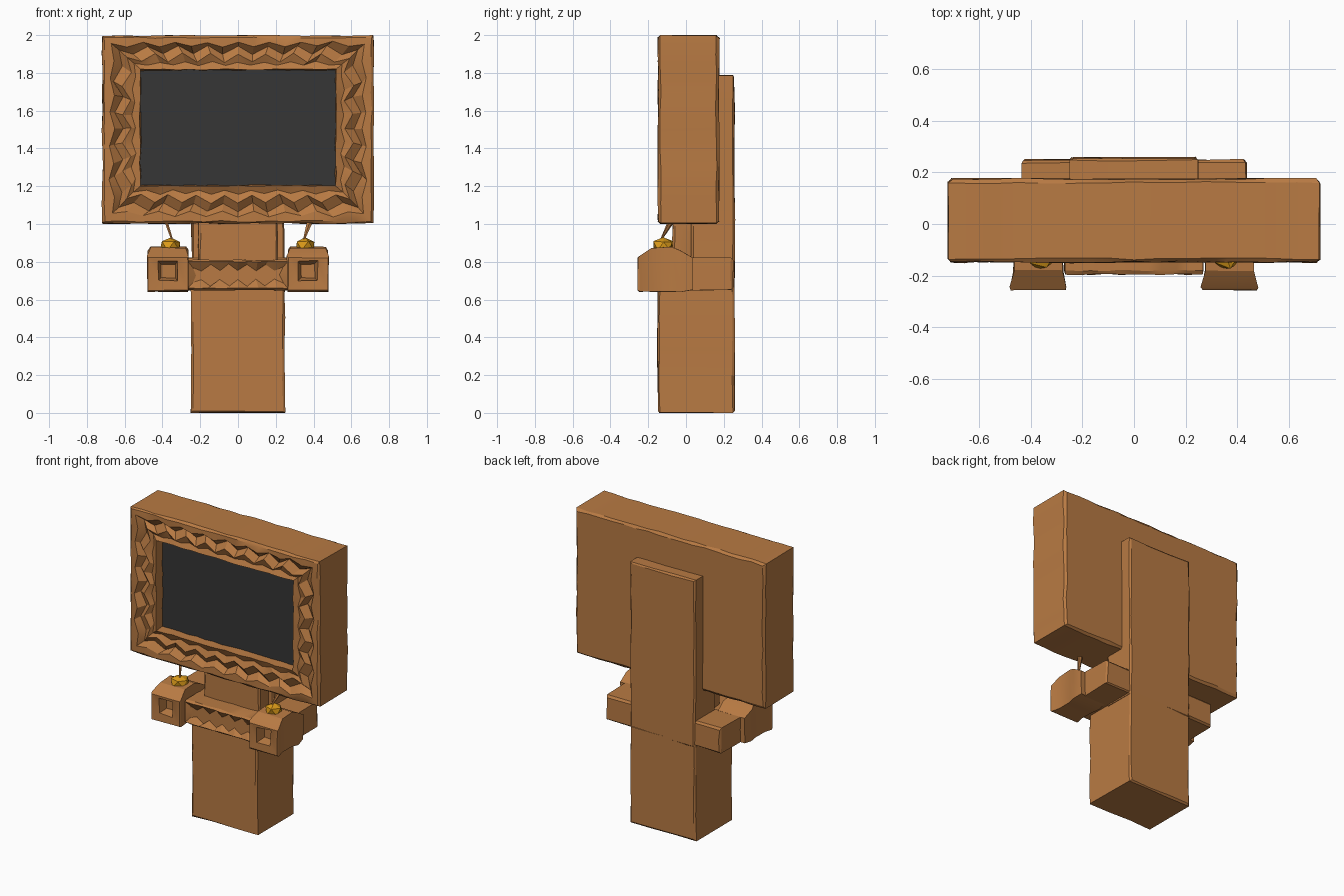
import bpy, bmesh, math, random
from mathutils import Vector

if "Cube" in bpy.data.objects:
    bpy.data.objects.remove(bpy.data.objects["Cube"])

random.seed(4)


def material(name, rgb):
    m = bpy.data.materials.new(name)
    m.diffuse_color = (*rgb, 1)
    m.use_nodes = True
    m.node_tree.nodes["Principled BSDF"].inputs["Base Color"].default_value = m.diffuse_color
    return m


CLAY = material("clay brown", (0.48, 0.195, 0.056))
DARK = material("dark screen", (0.036, 0.036, 0.036))
GOLD = material("gold", (0.72, 0.33, 0.01))


def finish(name, bm, mats, angle=None):
    bmesh.ops.recalc_face_normals(bm, faces=bm.faces)
    me = bpy.data.meshes.new(name)
    bm.to_mesh(me)
    bm.free()
    for m in mats:
        me.materials.append(m)
    ob = bpy.data.objects.new(name, me)
    bpy.context.scene.collection.objects.link(ob)
    if angle:
        bpy.ops.object.select_all(action='DESELECT')
        ob.select_set(True)
        bpy.context.view_layer.objects.active = ob
        bpy.ops.object.shade_smooth_by_angle(angle=math.radians(angle))
    return ob


def rings(name, sections, nx=1, nz=1, wobble=0.004, mats=(CLAY,)):
    """Skin rectangles (x0, x1, z0, z1, y[, zigzag]) from back to front; the
    front cap takes the last material."""
    bm = bmesh.new()
    loops = []
    # positions around the rectangle as fractions, with the inward direction
    path = [(i / nx, 0, 0, 1) for i in range(nx)]
    path += [(1, i / nz, -1, 0) for i in range(nz)]
    path += [(1 - i / nx, 1, 0, -1) for i in range(nx)]
    path += [(0, 1 - i / nz, 1, 0) for i in range(nz)]
    for x0, x1, z0, z1, y, *zig in sections:
        z = zig[0] if zig else 0
        loop = []
        for k, (u, v, du, dv) in enumerate(path):
            corner = u in (0, 1) and v in (0, 1)
            off = 0 if corner else (z if k % 2 else -z)
            j = [random.uniform(-wobble, wobble) for _ in range(3)]
            loop.append(bm.verts.new((x0 + u * (x1 - x0) + du * off + j[0], y + j[1],
                                      max(0, z0 + v * (z1 - z0) + dv * off + j[2]))))
        loops.append(loop)
    n = len(path)
    for a, b in zip(loops, loops[1:]):
        for i in range(n):
            k = (i + 1) % n
            bm.faces.new((a[i], a[k], b[k], b[i]))
    bm.faces.new(loops[0])
    bm.faces.new(loops[-1]).material_index = len(mats) - 1
    return finish(name, bm, mats, 25)


def slab(name, x0, x1, y0, y1, z0, z1, nx=3, nz=4, b=0.01):
    """Rough box with softened front and back edges."""
    small = (x0 + b, x1 - b, z0 + b, z1 - b)
    full = (x0, x1, z0, z1)
    return rings(name, [(*small, y1), (*full, y1 - b), (*full, y0 + b), (*small, y0)], nx, nz)


def inset(d, y, zig=0):
    return (-0.718 + d, 0.718 - d, 1.003 + d, 1.997 - d * 0.9, y, zig)


# Head: carved zigzag frame around a sunken screen
rings("screen_head", [
    inset(0.015, 0.175), inset(0, 0.16), inset(0, -0.135), inset(0.012, -0.147),
    inset(0.05, -0.148, 0.012), inset(0.085, -0.115, 0.022), inset(0.13, -0.146, 0.022),
    inset(0.165, -0.13, 0.01), inset(0.2, -0.146), inset(0.203, -0.082)],
    16, 10, 0.004, (CLAY, DARK))

# Post: lower column, tall back spine and recessed neck
slab("lower_column", -0.247, 0.247, -0.15, 0.255, 0, 0.67)
slab("back_spine", -0.247, 0.247, 0.03, 0.257, 0.64, 1.788, 3, 6)
slab("neck", -0.21, 0.21, -0.07, 0.06, 0.66, 1.02)

# Control shelf: cross arm behind, carved panel in front
slab("cross_arm", -0.435, 0.435, 0.02, 0.248, 0.65, 0.82, 4, 2)
rings("carved_panel", [
    (-0.27, 0.27, 0.65, 0.81, 0.04), (-0.27, 0.27, 0.65, 0.81, -0.18),
    (-0.265, 0.265, 0.66, 0.80, -0.195), (-0.24, 0.24, 0.69, 0.77, -0.17, 0.018)], 10, 2, 0.003)

for side, s in (("left", -1), ("right", 1)):
    cx = 0.37 * s

    def sect(h, z0, z1, y):
        return (cx - h, cx + h, z0, z1, y)

    # Shelf end block with a sunken square socket
    rings(side + "_end_block", [
        sect(0.10, 0.65, 0.82, 0.035), sect(0.107, 0.642, 0.86, -0.03),
        sect(0.095, 0.642, 0.88, -0.08), sect(0.095, 0.642, 0.875, -0.18),
        sect(0.11, 0.642, 0.83, -0.245), sect(0.105, 0.65, 0.82, -0.255),
        sect(0.052, 0.70, 0.805, -0.252), sect(0.036, 0.715, 0.785, -0.19)], 1, 1, 0.003)

    # Faceted gold nugget
    bm = bmesh.new()
    bmesh.ops.create_icosphere(bm, subdivisions=1, radius=1)
    for v in bm.verts:
        k = random.uniform(0.85, 1.1)
        v.co = Vector((0.355 * s + v.co.x * 0.062 * k, -0.118 + v.co.y * 0.06 * k,
                       0.885 + v.co.z * 0.05 * k))
    finish(side + "_gold_nugget", bm, [GOLD])

    # Thin drip joining the nugget to the head
    bm = bmesh.new()
    bmesh.ops.create_cone(bm, cap_ends=True, segments=6, radius1=0.006,
                          radius2=0.018 if s > 0 else 0.01, depth=1)
    for v in bm.verts:
        t = v.co.z + 0.5
        v.co = Vector((v.co.x + s * (0.35 + 0.03 * t), v.co.y - 0.13 + 0.05 * t, 0.92 + 0.09 * t))
    finish(side + "_drip", bm, [CLAY])
